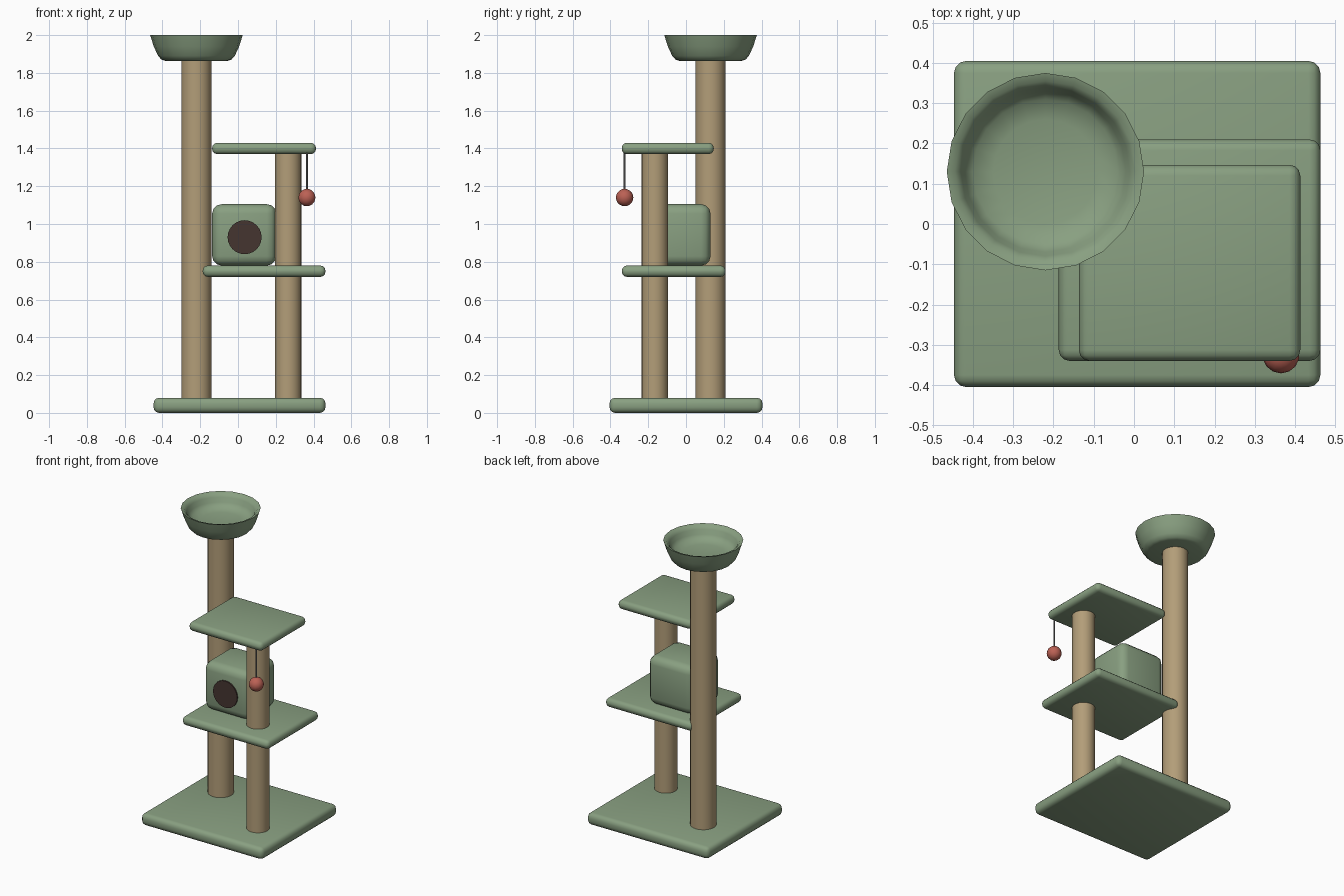
import bpy, math

if "Cube" in bpy.data.objects:
    bpy.data.objects.remove(bpy.data.objects["Cube"])


def material(name, rgb):
    m = bpy.data.materials.new(name)
    m.diffuse_color = (*rgb, 1)
    m.use_nodes = True
    m.node_tree.nodes["Principled BSDF"].inputs["Base Color"].default_value = m.diffuse_color
    return m


PLUSH = material("green_plush", (0.25, 0.35, 0.22))
ROPE = material("sisal", (0.45, 0.34, 0.19))
DARK = material("dark_opening", (0.06, 0.035, 0.03))
RED = material("red_toy", (0.5, 0.12, 0.09))
CORD = material("grey_cord", (0.2, 0.2, 0.2))


def finish(name, mat, angle=40):
    ob = bpy.context.object
    ob.name = name
    ob.data.materials.append(mat)
    bpy.ops.object.shade_smooth_by_angle(angle=math.radians(angle))
    return ob


def padded_box(name, x, y, z, radius):
    """Rounded box from (min, max) ranges."""
    bpy.ops.mesh.primitive_cube_add(size=1, location=[sum(r) / 2 for r in (x, y, z)])
    ob = bpy.context.object
    ob.scale = [r[1] - r[0] for r in (x, y, z)]
    bpy.ops.object.transform_apply(location=False, rotation=False, scale=True)
    bev = ob.modifiers.new("bevel", 'BEVEL')
    bev.width, bev.segments = radius, 3
    bpy.ops.object.modifier_apply(modifier="bevel")
    return finish(name, PLUSH)


def rod(name, x, y, z0, z1, r, mat, sides=24):
    bpy.ops.mesh.primitive_cylinder_add(vertices=sides, radius=r, depth=z1 - z0,
                                        location=(x, y, (z0 + z1) / 2))
    return finish(name, mat)


# Base, shelves and cat house
padded_box("base", (-0.447, 0.463), (-0.405, 0.405), (0, 0.08), 0.03)
padded_box("middle_shelf", (-0.187, 0.463), (-0.34, 0.21), (0.72, 0.78), 0.027)
padded_box("upper_shelf", (-0.137, 0.413), (-0.34, 0.147), (1.37, 1.43), 0.027)
padded_box("cat_house", (-0.137, 0.203), (-0.18, 0.13), (0.78, 1.105), 0.05)

# Dark round doorway on the house front
bpy.ops.mesh.primitive_cylinder_add(vertices=24, radius=0.09, depth=0.02,
                                    location=(0.035, -0.178, 0.93),
                                    rotation=(math.pi / 2, 0, 0))
finish("house_doorway", DARK)

# Scratching posts
rod("tall_post", -0.22, 0.13, 0.07, 1.875, 0.08, ROPE)
rod("short_post", 0.265, -0.165, 0.07, 1.38, 0.07, ROPE)

# Hanging toy
rod("toy_cord", 0.365, -0.325, 1.15, 1.38, 0.005, CORD, 8)
bpy.ops.mesh.primitive_uv_sphere_add(segments=14, ring_count=10, radius=0.046,
                                     location=(0.365, -0.325, 1.14))
finish("toy_ball", RED)

# Bowl perch: revolved profile, outside bottom to inside floor
profile = [(0.165, 1.864), (0.185, 1.87), (0.203, 1.89), (0.226, 1.94), (0.245, 2.0),
           (0.225, 1.994), (0.21, 1.975), (0.2, 1.945), (0.18, 1.922), (0.13, 1.91)]
N = 20
verts = [(r * math.cos(2 * math.pi * i / N), r * math.sin(2 * math.pi * i / N), z)
         for r, z in profile for i in range(N)]
faces = [(k * N + i, k * N + (i + 1) % N, (k + 1) * N + (i + 1) % N, (k + 1) * N + i)
         for k in range(len(profile) - 1) for i in range(N)]
bottom, floor = len(verts), len(verts) + 1
verts += [(0, 0, 1.864), (0, 0, 1.905)]
last = (len(profile) - 1) * N
for i in range(N):
    j = (i + 1) % N
    faces += [(bottom, j, i), (floor, last + i, last + j)]
mesh = bpy.data.meshes.new("bowl_perch")
mesh.from_pydata(verts, [], faces)
bowl = bpy.data.objects.new("bowl_perch", mesh)
bowl.location = (-0.22, 0.13, 0)
bpy.context.collection.objects.link(bowl)
bpy.ops.object.select_all(action='DESELECT')
bowl.select_set(True)
bpy.context.view_layer.objects.active = bowl
finish("bowl_perch", PLUSH, 60)
